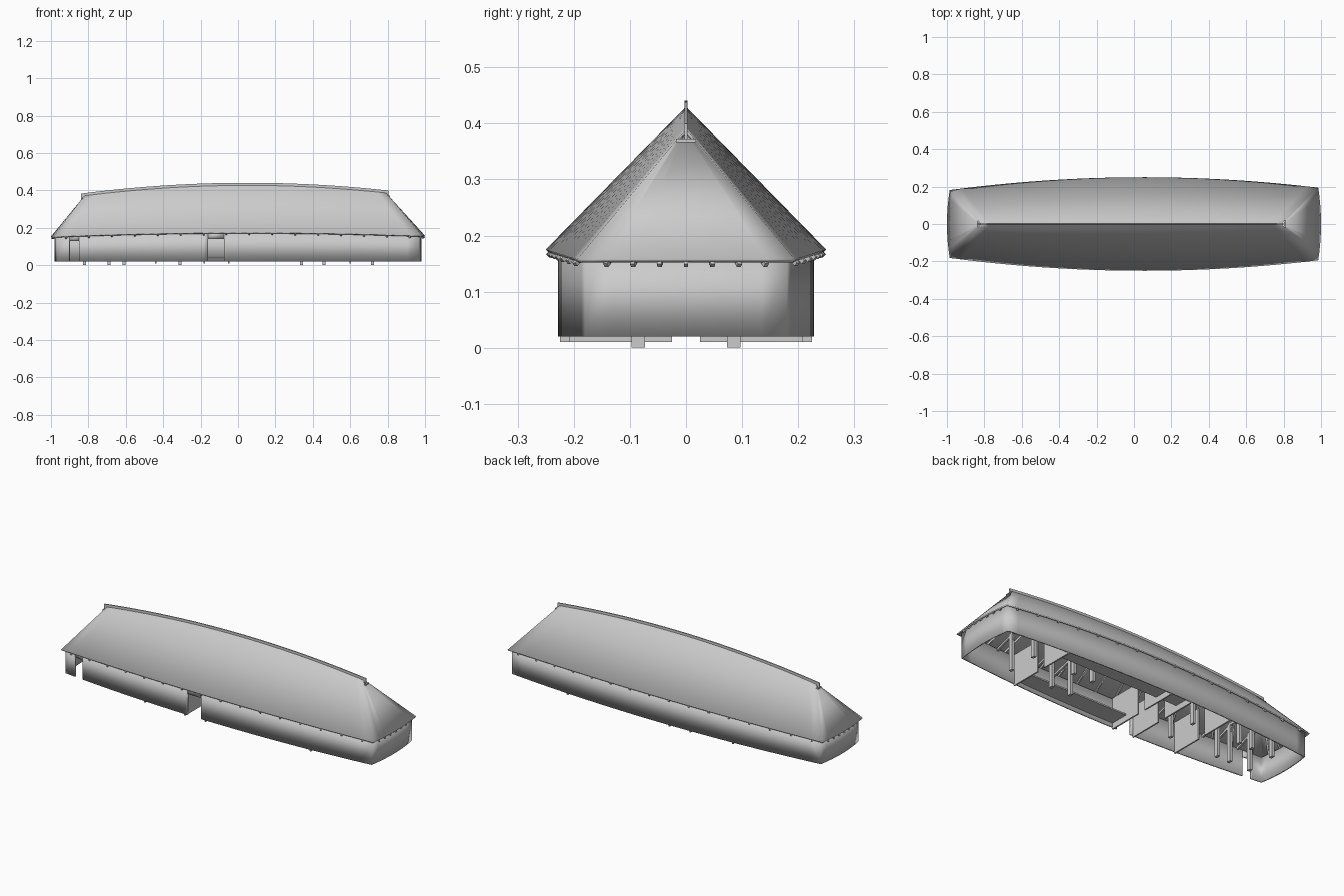
import bpy, bmesh, math
from mathutils import Vector, Matrix

if "Cube" in bpy.data.objects:
    bpy.data.objects.remove(bpy.data.objects["Cube"])

CX = 0.05  # widest and tallest station along the house


def bow(peak, k, x):
    return peak - k * (x - CX) ** 2


def eave(x):
    return Vector((x, bow(0.25, 0.064, x), bow(0.175, 0.02, x)))


def ridge(x):
    return Vector((x, 0, bow(0.43, 0.073, x)))


def wall_half(x):
    return bow(0.228, 0.057, x)


def finish(name, bm, thickness=0, outward=None, smooth=False):
    bmesh.ops.remove_doubles(bm, verts=bm.verts, dist=1e-5)
    bm.normal_update()
    if outward:
        for f in list(bm.faces):
            if outward(f) < 0:
                f.normal_flip()
    me = bpy.data.meshes.new(name)
    bm.to_mesh(me)
    bm.free()
    ob = bpy.data.objects.new(name, me)
    bpy.context.collection.objects.link(ob)
    if thickness:
        m = ob.modifiers.new("thickness", 'SOLIDIFY')
        m.thickness = thickness
        m.offset = -1
    if smooth:
        bpy.ops.object.select_all(action='DESELECT')
        ob.select_set(True)
        bpy.context.view_layer.objects.active = ob
        bpy.ops.object.shade_smooth_by_angle(angle=math.radians(20))
    return ob


def face(bm, pts):
    bm.faces.new([bm.verts.new(p) for p in pts])


def box(bm, lo, hi):
    lo, hi = Vector(lo), Vector(hi)
    bmesh.ops.create_cube(bm, size=1, matrix=Matrix.Translation((lo + hi) / 2)
                          @ Matrix.Diagonal((*(hi - lo), 1)))


def beam(bm, a, b, w, h):
    a, b = Vector(a), Vector(b)
    d = b - a
    bmesh.ops.create_cube(bm, size=1, matrix=Matrix.Translation((a + b) / 2)
                          @ d.to_track_quat('Y', 'Z').to_matrix().to_4x4()
                          @ Matrix.Diagonal((w, d.length, h, 1)))


def flip(p, s):
    return Vector((p[0], p[1] * s, p[2]))


# Roof: two bowed long slopes, two hips and small gablets
N = 32
RX0, RX1, EX0, EX1 = -0.82, 0.79, -0.985, 0.985
rows = [(ridge(RX0 + (RX1 - RX0) * i / N), eave(EX0 + (EX1 - EX0) * i / N)) for i in range(N + 1)]
bm = bmesh.new()
CUT = 0.09
for s in (-1, 1):
    for (r0, e0), (r1, e1) in zip(rows, rows[1:]):
        m0, m1 = r0.lerp(e0, CUT), r1.lerp(e1, CUT)
        face(bm, [flip(p, s) for p in (r0, r1, m1, m0)])
        face(bm, [flip(p, s) for p in (m0, m1, e1, e0)])


def hip_point(end, t, v):
    # t across the hip from -1 to 1, v down the slope from 0 to 1
    r, e = rows[end]
    top = r.lerp(e, CUT)
    bulge = (0.015 if end else -0.015) * (1 - t * t)
    low = Vector((e.x + bulge, e.y * t, e.z))
    return Vector((top.x, top.y * t, top.z)).lerp(low, v)


H = 8
for end in (0, -1):
    for i in range(H):
        a, b = -1 + 2 * i / H, -1 + 2 * (i + 1) / H
        face(bm, [hip_point(end, t, v) for t, v in ((a, 0), (b, 0), (b, 1), (a, 1))])
finish("thatched_roof", bm, 0.008, lambda f: f.normal.z, True)

# Ridge board following the bowed ridge and oversailing both ends
bm = bmesh.new()
xs = [-0.84 + 1.645 * i / N for i in range(N + 1)]
for a, b in zip(xs, xs[1:]):
    face(bm, [ridge(x) + Vector((0, -0.003, dz)) for x, dz in
              ((a, -0.016), (b, -0.016), (b, 0.011), (a, 0.011))])
finish("ridge_board", bm, 0.006, lambda f: -f.normal.y)

# Gablet collars just under the ridge ends
bm = bmesh.new()
for end in (0, -1):
    r, e = rows[end]
    m = r.lerp(e, CUT)
    beam(bm, flip(m, -1), m, 0.01, 0.006)
finish("gablet_collar", bm)

# Rafters under the long slopes and the hips
bm = bmesh.new()
drop = Vector((0, 0, -0.015))
for r, e in rows[1:N:2]:
    for s in (-1, 1):
        beam(bm, flip(r + drop, s), flip(r.lerp(e, 0.985) + drop, s), 0.008, 0.008)
for end in (0, -1):
    for i in range(-3, 4):
        t = i * 0.25
        beam(bm, hip_point(end, t, 0.02) + drop, hip_point(end, t, 0.98) + drop, 0.008, 0.008)
finish("rafters", bm)

# Outer walls with two door openings in the front
doors = [(-0.9, -0.85, 0.13), (-0.16, -0.075, 0.14)]
WX = 0.966
BASE = 0.02
cuts = sorted([-WX + 2 * WX * i / N for i in range(N + 1)] + [d for q in doors for d in q[:2]])
bm = bmesh.new()
for s in (-1, 1):
    for a, b in zip(cuts, cuts[1:]):
        z0 = BASE
        for d0, d1, dz in doors:
            if s < 0 and d0 <= (a + b) / 2 <= d1:
                z0 = dz
        top = [eave(x).z + 0.006 for x in (a, b)]
        ya, yb = s * wall_half(a), s * wall_half(b)
        face(bm, [(a, ya, z0), (b, yb, z0), (b, yb, top[1]), (a, ya, top[0])])
for e in (-1, 1):
    x = e * WX
    w, zt = wall_half(x), eave(x).z + 0.006
    pts = [(x + e * 0.016 * (1 - t * t), w * t) for t in [-1 + 2 * i / H for i in range(H + 1)]]
    for p, q in zip(pts, pts[1:]):
        face(bm, [(*p, BASE), (*q, BASE), (*q, zt), (*p, zt)])


def wall_out(f):
    c = f.calc_center_median()
    return f.normal.x * c.x if abs(f.normal.x) > 0.7 else f.normal.y * c.y


finish("outer_walls", bm, 0.008, wall_out, True)

# Cross partitions leaving a central gap
bm = bmesh.new()
for x in (-0.44, -0.18, -0.05, 0.6):
    for s in (-1, 1):
        ys = sorted((s * 0.025, s * (wall_half(x) - 0.003)))
        box(bm, (x - 0.004, ys[0], 0.01), (x + 0.004, ys[1], 0.185))
finish("partitions", bm)

# Inner post frames: posts, tie beams and braces
bm = bmesh.new()
frames = (-0.82, -0.69, -0.61, -0.31, 0.34, 0.46, 0.72)
for x in frames:
    zt = 0.21
    y = 0.085
    for s in (-1, 1):
        box(bm, (x - 0.008, s * y - 0.012, 0), (x + 0.008, s * y + 0.012, zt))
        beam(bm, (x, s * y, zt - 0.01), (x, s * (wall_half(x) - 0.005), 0.165), 0.01, 0.012)
        beam(bm, (x, s * y, 0.16), (x, s * 0.04, zt), 0.008, 0.008)
    beam(bm, (x, -y, zt), (x, y, zt), 0.014, 0.014)
finish("post_frames", bm)

# Raised benches along both walls of the hall, and one facing the door
bm = bmesh.new()
for x0, x1, sides in ((-0.05, 0.6, (-1, 1)), (-0.176, -0.054, (1,))):
    for s in sides:
        for i in range(8):
            a, b = (x0 + (x1 - x0) * j / 8 for j in (i, i + 1))
            face(bm, [(a, s * 0.115, 0.05), (b, s * 0.115, 0.05),
                      (b, s * (wall_half(b) - 0.006), 0.05),
                      (a, s * (wall_half(a) - 0.006), 0.05)])
finish("benches", bm, 0.008, lambda f: f.normal.z)
